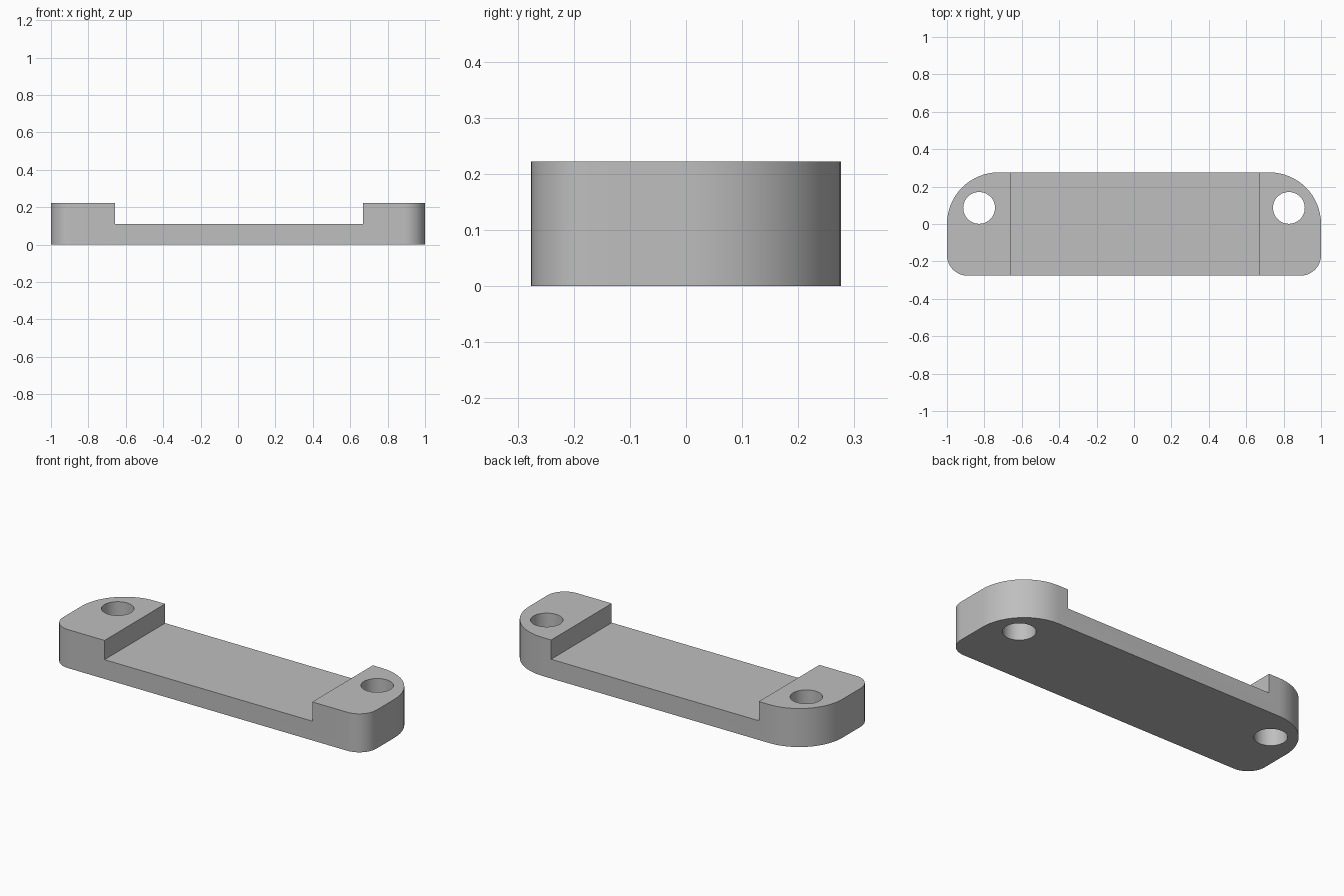
import bpy, bmesh
from math import sin, cos, pi
from mathutils import Vector

if "Cube" in bpy.data.objects:
    bpy.data.objects.remove(bpy.data.objects["Cube"], do_unlink=True)

HALF_W, HALF_D, HEIGHT, FLOOR = 1.0, 0.276, 0.222, 0.111
BACK_R, FRONT_R = 0.276, 0.11
HOLE_X, HOLE_Y, HOLE_R = 0.828, 0.086, 0.085

grey = bpy.data.materials.new("plain grey")
grey.use_nodes = True
colour = (0.52, 0.52, 0.52, 1)
grey.diffuse_color = colour
grey.node_tree.nodes["Principled BSDF"].inputs["Base Color"].default_value = colour


def arc(cx, cy, r, start, sweep, steps):
    return [(cx + r * cos(start + sweep * i / steps), cy + r * sin(start + sweep * i / steps))
            for i in range(steps + 1)]


def prism(name, outline, z0, z1):
    """Extrude a closed outline between two heights."""
    bm = bmesh.new()
    face = bm.faces.new([bm.verts.new((x, y, z0)) for x, y in outline])
    top = bmesh.ops.extrude_face_region(bm, geom=[face])["geom"]
    verts = [v for v in top if isinstance(v, bmesh.types.BMVert)]
    bmesh.ops.translate(bm, verts=verts, vec=Vector((0, 0, z1 - z0)))
    bmesh.ops.recalc_face_normals(bm, faces=bm.faces)
    mesh = bpy.data.meshes.new(name)
    bm.to_mesh(mesh)
    bm.free()
    mesh.materials.append(grey)
    obj = bpy.data.objects.new(name, mesh)
    bpy.context.collection.objects.link(obj)
    return obj


# Bar with large back corners and small front corners
outline = []
for i, (sx, sy, r) in enumerate([(1, 1, BACK_R), (-1, 1, BACK_R),
                                 (-1, -1, FRONT_R), (1, -1, FRONT_R)]):
    outline += arc(sx * (HALF_W - r), sy * (HALF_D - r), r, i * pi / 2, pi / 2, 16)
bracket = prism("mounting_bar", outline, 0, HEIGHT)

# Recess between the end blocks, and a bolt hole through each end
cutters = [prism("recess_cutter", [(-0.658, -1), (0.667, -1), (0.667, 1), (-0.658, 1)], FLOOR, 1)]
for side, x in (("left", HOLE_X), ("right", -HOLE_X)):
    circle = arc(x, HOLE_Y, HOLE_R, 0, 2 * pi, 48)[:-1]
    cutters.append(prism(side + "_hole_cutter", circle, -0.5, 0.5))

bpy.ops.object.select_all(action="DESELECT")
bpy.context.view_layer.objects.active = bracket
bracket.select_set(True)
for cutter in cutters:
    cutter.hide_render = True
    mod = bracket.modifiers.new(cutter.name, "BOOLEAN")
    mod.operation, mod.solver, mod.object = "DIFFERENCE", "EXACT", cutter
    bpy.ops.object.modifier_apply(modifier=mod.name)
    bpy.data.objects.remove(cutter, do_unlink=True)

# Smooth rounded walls with crisp rims
bpy.ops.object.shade_smooth_by_angle(angle=pi / 6)
